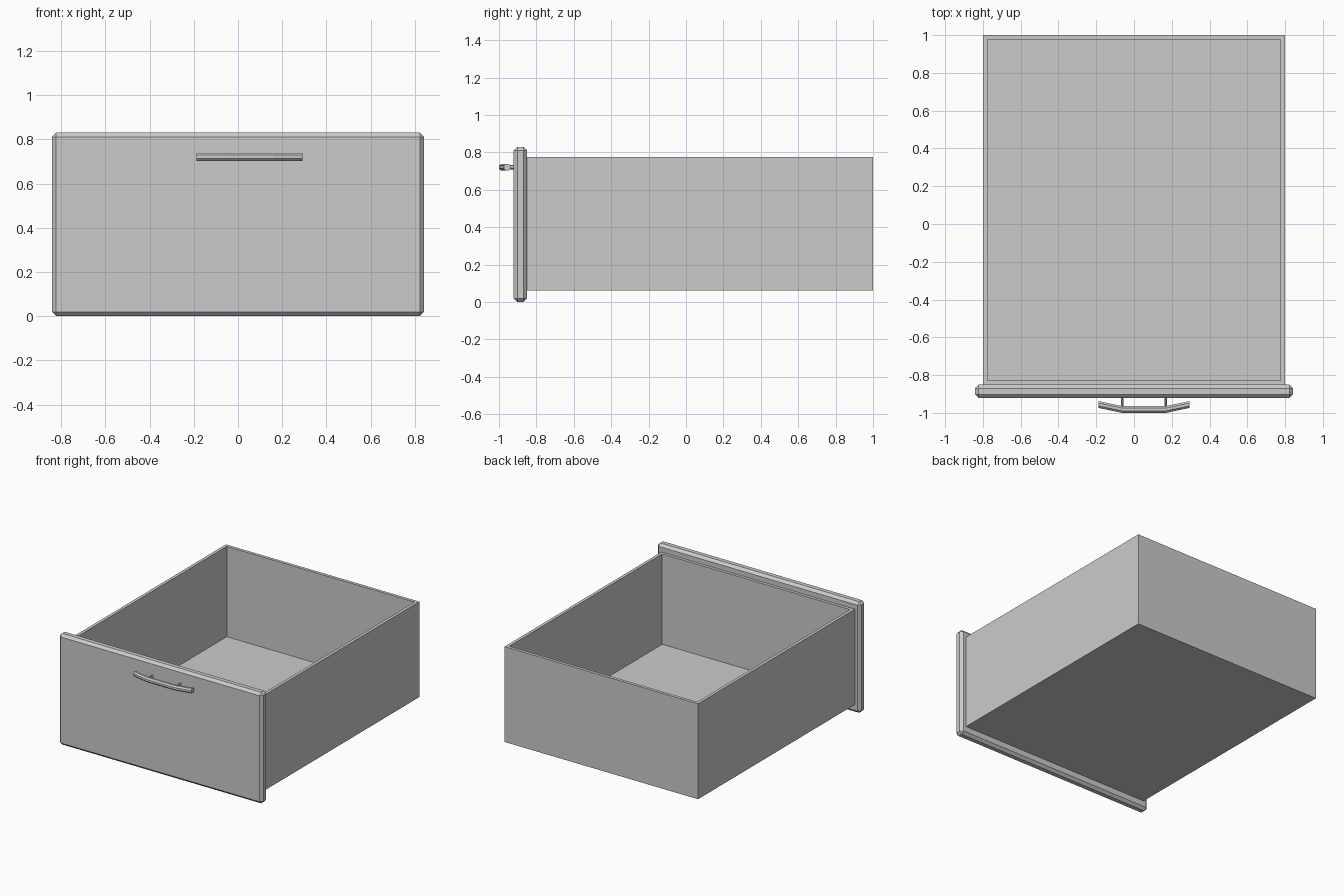
import bpy
import bmesh
from math import pi
from mathutils import Vector, Matrix

cube = bpy.data.objects.get("Cube")
if cube:
    bpy.data.objects.remove(cube, do_unlink=True)

grey = bpy.data.materials.new("plain_grey")
grey.use_nodes = True
GREY = (0.6, 0.6, 0.6, 1)
grey.diffuse_color = GREY
grey.node_tree.nodes["Principled BSDF"].inputs["Base Color"].default_value = GREY


def finish(name, bm):
    bmesh.ops.recalc_face_normals(bm, faces=bm.faces[:])
    mesh = bpy.data.meshes.new(name)
    bm.to_mesh(mesh)
    bm.free()
    mesh.materials.append(grey)
    obj = bpy.data.objects.new(name, mesh)
    bpy.context.collection.objects.link(obj)
    return obj


def box(bm, low, high):
    low, high = Vector(low), Vector(high)
    size = Matrix.Diagonal((high - low).to_4d())
    return bmesh.ops.create_cube(bm, size=1, matrix=Matrix.Translation((low + high) / 2) @ size)


# Open drawer box: inset the top for the wall rim, then sink it to the floor
WALL, FLOOR_Z = 0.033, 0.1
bm = bmesh.new()
box(bm, (-0.8, -0.852, 0.062), (0.8, 1, 0.775))
top = max(bm.faces, key=lambda f: f.calc_center_median().z)
bmesh.ops.inset_individual(bm, faces=[top], thickness=WALL)
sunk = bmesh.ops.extrude_discrete_faces(bm, faces=[top])["faces"][0]
for v in sunk.verts:
    v.co.z = FLOOR_Z
finish("drawer_box", bm)

# Front panel with chamfered edges
bm = bmesh.new()
box(bm, (-0.842, -0.921, 0), (0.842, -0.851, 0.83))
bmesh.ops.bevel(bm, geom=bm.edges[:], offset=0.019, segments=1, affect="EDGES")
finish("front_panel", bm)

# Bowed handle bar: eight-sided tube swept along a bent path
HANDLE_Z, RADIUS, SIDES = 0.721, 0.018, 8
path = [(-0.187, -0.956), (-0.062, -0.982), (0.168, -0.982), (0.293, -0.956)]
bm = bmesh.new()
rings = []
for x, y in path:
    ring = []
    for i in range(SIDES):
        offset = Matrix.Rotation(2 * pi * (i + 0.5) / SIDES, 3, "X") @ Vector((0, RADIUS / 0.924, 0))
        ring.append(bm.verts.new(Vector((x, y, HANDLE_Z)) + offset))
    rings.append(ring)
for a, b in zip(rings, rings[1:]):
    for i in range(SIDES):
        j = (i + 1) % SIDES
        bm.faces.new((a[i], a[j], b[j], b[i]))
bm.faces.new(rings[0])
bm.faces.new(rings[-1])
finish("handle_bar", bm)

# Two short posts joining the bar to the panel
for side, x in (("right", -0.062), ("left", 0.168)):
    bm = bmesh.new()
    place = Matrix.Translation((x, -0.947, HANDLE_Z)) @ Matrix.Diagonal((0.6, 1, 1, 1)) @ Matrix.Rotation(pi / 2, 4, "X")
    bmesh.ops.create_cone(bm, cap_ends=True, segments=SIDES, radius1=0.012,
                          radius2=0.012, depth=0.06, matrix=place)
    finish("handle_post_" + side, bm)
